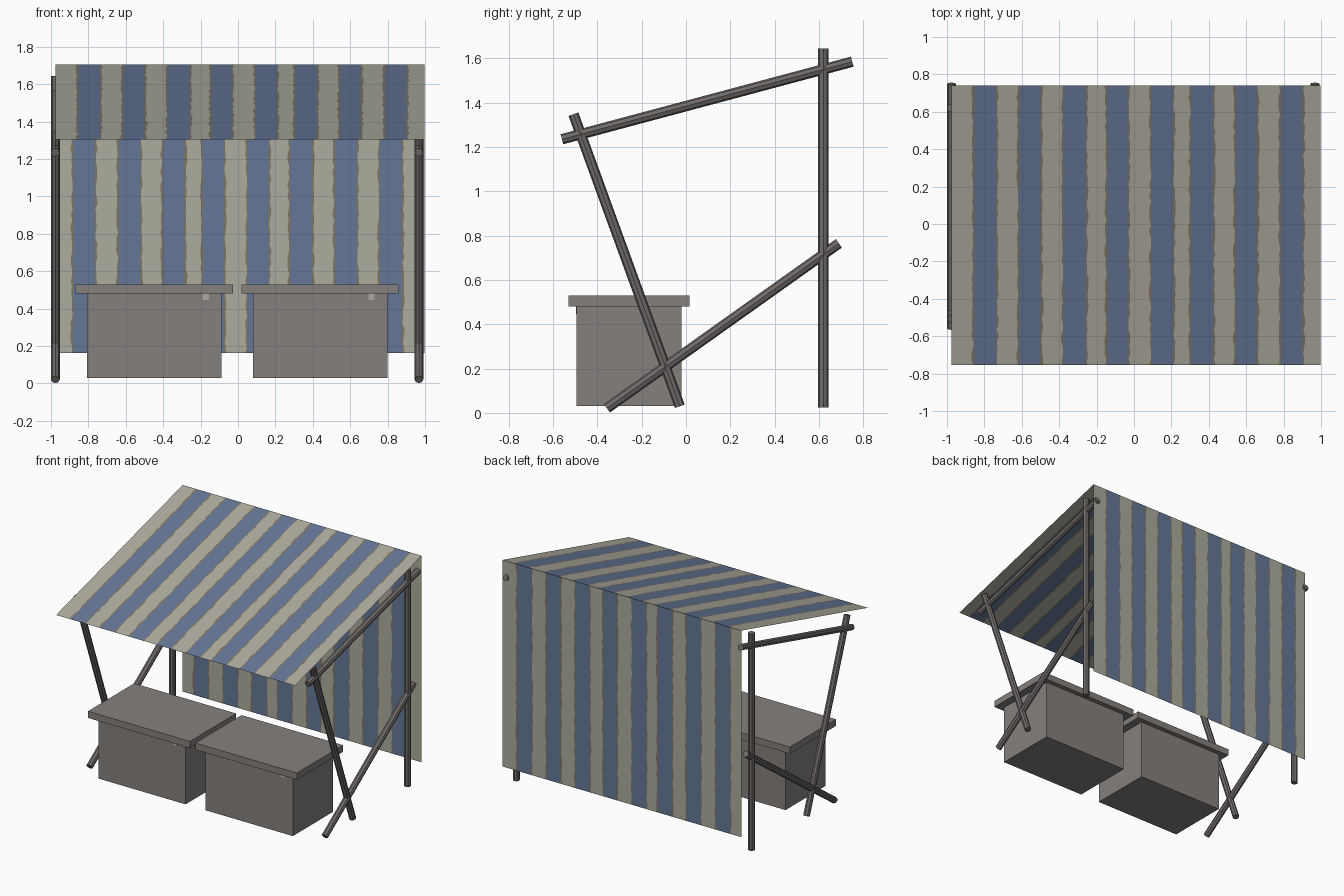
import bpy, bmesh, math, random
from mathutils import Vector

if "Cube" in bpy.data.objects:
    bpy.data.objects.remove(bpy.data.objects["Cube"])

random.seed(4)


def material(name, rgb):
    # sRGB 0-255 to linear
    m = bpy.data.materials.new(name)
    lin = [((c / 255 + 0.055) / 1.055) ** 2.4 for c in rgb]
    m.diffuse_color = (*lin, 1)
    m.use_nodes = True
    m.node_tree.nodes["Principled BSDF"].inputs["Base Color"].default_value = m.diffuse_color
    return m


CREAM = material("cream cloth", (174, 172, 158))
BLUE = material("blue cloth", (101, 119, 151))
TRIM = material("frayed brown", (128, 117, 102))
CRATE = material("crate grey", (133, 128, 125))
POLE = material("pole grey", (112, 107, 105))
CHIP = material("worn patch", (172, 168, 164))


def add_object(name, bm, mats):
    me = bpy.data.meshes.new(name)
    bm.to_mesh(me)
    bm.free()
    for m in mats:
        me.materials.append(m)
    ob = bpy.data.objects.new(name, me)
    bpy.context.scene.collection.objects.link(ob)
    return ob


def box(name, x, y, z, mat):
    bm = bmesh.new()
    bmesh.ops.create_cube(bm, size=1)
    for v in bm.verts:
        v.co = [lo + (c + 0.5) * (hi - lo) for c, (lo, hi) in zip(v.co, (x, y, z))]
    return add_object(name, bm, [mat])


def pole(name, a, b, r=0.0235):
    a, b = Vector(a), Vector(b)
    bm = bmesh.new()
    bmesh.ops.create_cone(bm, cap_ends=True, segments=8, radius1=r, radius2=r,
                          depth=(b - a).length)
    bmesh.ops.rotate(bm, verts=bm.verts,
                     matrix=(b - a).to_track_quat('Z', 'Y').to_matrix())
    bmesh.ops.translate(bm, verts=bm.verts, vec=(a + b) / 2)
    return add_object(name, bm, [POLE])


def cloth(name, stripes, start, end, rows=48):
    """Thin striped sheet between two (y, z) edges, with frayed stripe borders."""
    x0, x1 = -0.975, 0.998
    bm = bmesh.new()
    grid = []
    for i in range(rows + 1):
        t = i / rows
        y, z = (s + (e - s) * t for s, e in zip(start, end))
        xs = [x0]
        for lo, hi in stripes:
            j = [random.uniform(0, 0.012) for _ in range(4)]
            xs += [lo - j[0], lo + j[1] * 0.5 + 0.001,
                   hi - j[2] * 0.5 - 0.001, hi + j[3]]
        xs.append(x1)
        grid.append([bm.verts.new((x, y, z)) for x in xs])
    for a, b in zip(grid, grid[1:]):
        for k in range(len(a) - 1):
            f = bm.faces.new((a[k], a[k + 1], b[k + 1], b[k]))
            f.material_index = (0, 2, 1, 2)[k % 4]   # cream, trim, blue, trim
    return add_object(name, bm, [CREAM, BLUE, TRIM])


# Striped roof and back sheet (the back uses the mirrored stripe pattern)
roof_stripes = [(-0.858, -0.735), (-0.618, -0.496), (-0.378, -0.255), (-0.147, -0.03),
                (0.092, 0.211), (0.302, 0.425), (0.54, 0.66), (0.782, 0.904)]
back_stripes = [(0.02 - hi, 0.02 - lo) for lo, hi in reversed(roof_stripes)]
cloth("roof_cloth", roof_stripes, (-0.753, 1.305), (0.74, 1.705))
cloth("back_cloth", back_stripes, (0.74, 0.163), (0.74, 1.705))

# Pole frame on each side
for side, x in (("left", -0.976), ("right", 0.967)):
    pole(side + "_back_post", (x, 0.62, 0.025), (x, 0.62, 1.645))
    pole(side + "_roof_rail", (x, -0.56, 1.235), (x, 0.75, 1.585))
    pole(side + "_front_leg", (x, -0.508, 1.348), (x, -0.028, 0.03))
    pole(side + "_brace", (x, -0.357, 0.021), (x, 0.69, 0.765))

# Two lidded crates with small worn patches
for side, bx, lx in (("left", (-0.808, -0.087), (-0.868, -0.026)),
                     ("right", (0.079, 0.799), (0.019, 0.857))):
    box(side + "_crate", bx, (-0.494, -0.02), (0.03, 0.482), CRATE)
    box(side + "_crate_lid", lx, (-0.53, 0.015), (0.48, 0.53), CRATE)
    cx = bx[1] - 0.085
    box(side + "_worn_patch", (cx - 0.017, cx + 0.017), (-0.497, -0.493),
        (0.447, 0.48), CHIP)
